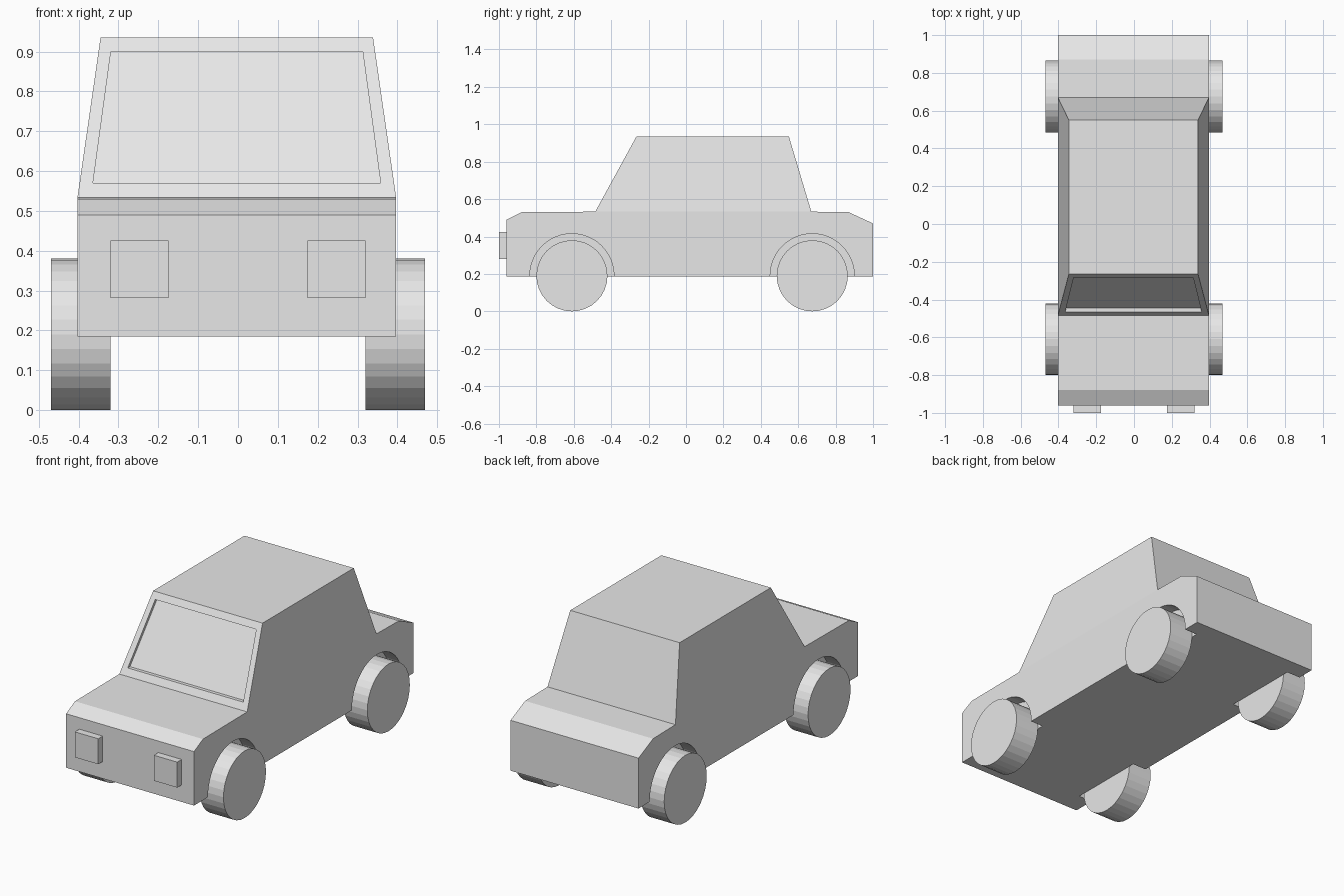
import bpy
import bmesh
from math import radians
from mathutils import Matrix, Vector

if "Cube" in bpy.data.objects:
    bpy.data.objects.remove(bpy.data.objects["Cube"], do_unlink=True)

# One plain grey for everything
grey = bpy.data.materials.new("light grey")
grey.use_nodes = True
grey.diffuse_color = (0.8, 0.8, 0.8, 1)
grey.node_tree.nodes["Principled BSDF"].inputs["Base Color"].default_value = grey.diffuse_color


def make_object(name, bm):
    bmesh.ops.recalc_face_normals(bm, faces=bm.faces)
    mesh = bpy.data.meshes.new(name)
    bm.to_mesh(mesh)
    bm.free()
    mesh.materials.append(grey)
    obj = bpy.data.objects.new(name, mesh)
    bpy.context.collection.objects.link(obj)
    return obj


def axle_cylinder(name, x0, x1, y, radius, segments):
    """Cylinder lying along x between x0 and x1."""
    bm = bmesh.new()
    place = Matrix.Translation(((x0 + x1) / 2, y, AXLE_Z)) @ Matrix.Rotation(radians(90), 4, 'Y')
    bmesh.ops.create_cone(bm, cap_ends=True, segments=segments, radius1=radius,
                          radius2=radius, depth=abs(x1 - x0), matrix=place)
    return make_object(name, bm)


AXLE_Z = 0.19
CENTRE = -0.003
HALF, ROOF_HALF = 0.4, 0.342
AXLES = {"front": -0.61, "rear": 0.675}
SIDES = {"right": -1, "left": 1}

# Body: side profile, narrowed at the roof
lower = [(-0.96, 0.185), (-0.96, 0.49), (-0.88, 0.53), (-0.485, 0.533),
         (0.67, 0.533), (0.87, 0.53), (1.0, 0.47), (1.0, 0.185)]
roof = [(-0.265, 0.935), (0.55, 0.935)]
bm = bmesh.new()
rows = []
for s in SIDES.values():
    low = [bm.verts.new((CENTRE + s * HALF, y, z)) for y, z in lower]
    top = [bm.verts.new((CENTRE + s * ROOF_HALF, y, z)) for y, z in roof]
    bm.faces.new(low)
    bm.faces.new((low[3], top[0], top[1], low[4]))
    rows.append(low[:4] + top + low[4:])
strips = []
for i in range(len(rows[0])):
    j = (i + 1) % len(rows[0])
    strips.append(bm.faces.new((rows[0][i], rows[0][j], rows[1][j], rows[1][i])))
bmesh.ops.recalc_face_normals(bm, faces=bm.faces)

# Windscreen: framed face pushed straight back
screen = strips[3]
bmesh.ops.inset_individual(bm, faces=[screen], thickness=0.036)
for v in screen.verts:
    high = v.co.z > 0.7
    side = 1 if v.co.x > CENTRE else -1
    z = 0.9 if high else 0.57
    t = (z - 0.533) / (0.935 - 0.533)
    v.co = Vector((CENTRE + side * (0.316 if high else 0.361), -0.485 + 0.22 * t, z))
bmesh.ops.inset_individual(bm, faces=[screen], thickness=0.0)
bmesh.ops.translate(bm, verts=screen.verts, vec=(0, 0.02, 0))
body = make_object("body", bm)

# Wheel arches cut from the body, and the wheels inside them
for end, y in AXLES.items():
    for side, s in SIDES.items():
        cutter = axle_cylinder("arch_cutter", s * 0.317, s * 0.5, y, 0.225, 48)
        cutter.hide_render = True
        cut = body.modifiers.new("arch", 'BOOLEAN')
        cut.operation = 'DIFFERENCE'
        cut.solver = 'EXACT'
        cut.object = cutter
        bpy.context.view_layer.objects.active = body
        bpy.ops.object.modifier_apply(modifier=cut.name)
        bpy.data.objects.remove(cutter, do_unlink=True)
        axle_cylinder(f"{end}_{side}_wheel", s * 0.32, s * 0.469, y, 0.19, 32)

# Square headlights
for side, s in SIDES.items():
    bm = bmesh.new()
    bmesh.ops.create_cube(bm, size=1, matrix=Matrix.Translation((s * 0.247, -0.975, 0.353))
                          @ Matrix.Diagonal((0.146, 0.05, 0.144, 1)))
    make_object(f"{side}_headlight", bm)
